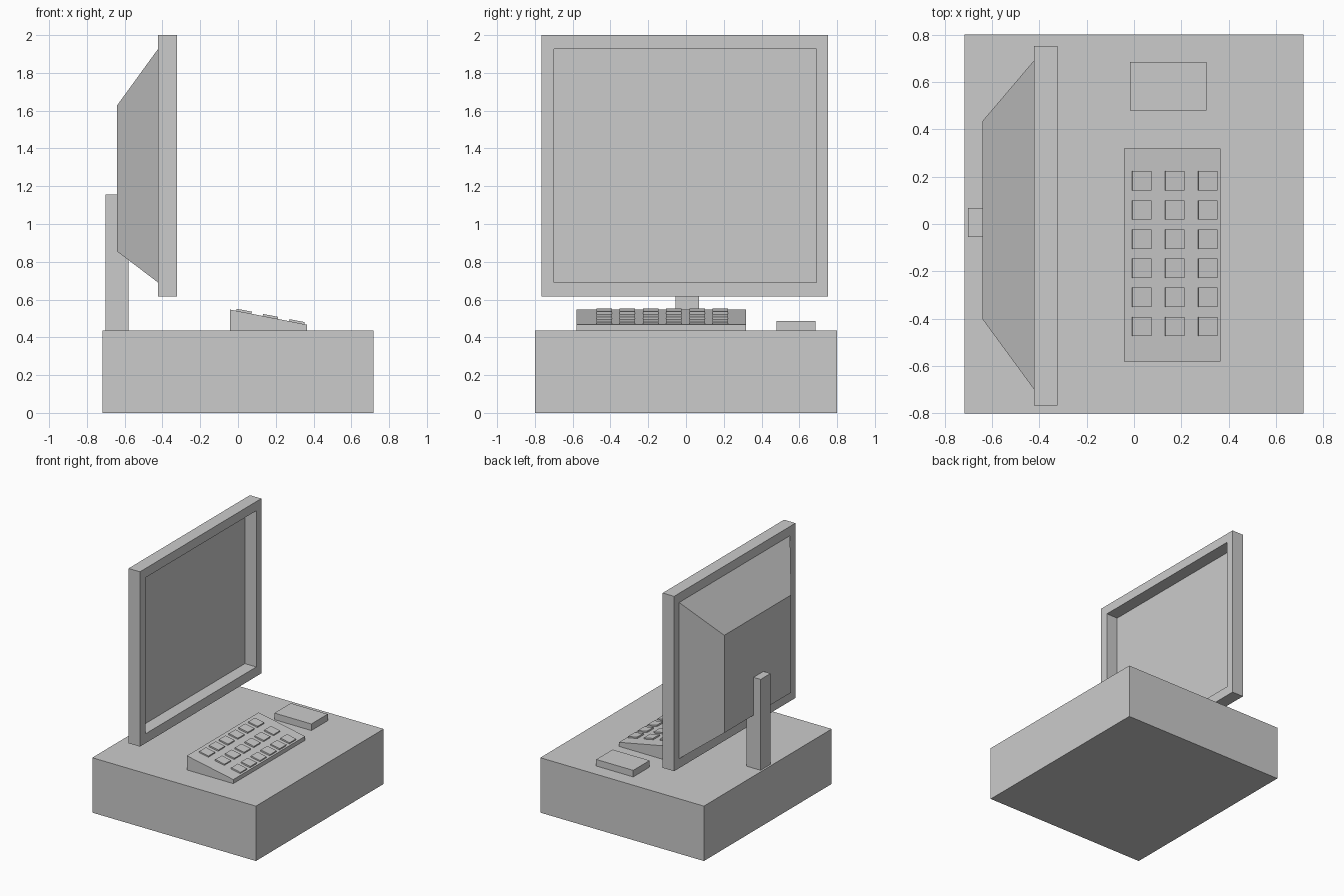
import bpy
import bmesh
import math

cube = bpy.data.objects.get("Cube")
if cube:
    bpy.data.objects.remove(cube, do_unlink=True)

grey = bpy.data.materials.new("plain_grey")
grey.use_nodes = True
colour = (0.6, 0.6, 0.6, 1)
grey.diffuse_color = colour
grey.node_tree.nodes["Principled BSDF"].inputs["Base Color"].default_value = colour


def add_object(name, mesh):
    obj = bpy.data.objects.new(name, mesh)
    bpy.context.scene.collection.objects.link(obj)
    return obj


def loft(name, sections, ring=False):
    """Join rectangles (x, y0, y1, z0, z1) in order; a ring closes on itself."""
    bm = bmesh.new()
    loops = [[bm.verts.new((x, y, z)) for y, z in
              ((y0, z0), (y1, z0), (y1, z1), (y0, z1))]
             for x, y0, y1, z0, z1 in sections]
    pairs = list(zip(loops, loops[1:]))
    if ring:
        pairs.append((loops[-1], loops[0]))
    else:
        bm.faces.new(loops[0])
        bm.faces.new(loops[-1])
    for a, b in pairs:
        for i in range(4):
            j = (i + 1) % 4
            bm.faces.new((a[i], a[j], b[j], b[i]))
    bmesh.ops.recalc_face_normals(bm, faces=bm.faces)
    mesh = bpy.data.meshes.new(name)
    bm.to_mesh(mesh)
    bm.free()
    mesh.materials.append(grey)
    return add_object(name, mesh)


def box(name, x0, x1, *rect):
    return loft(name, [(x0, *rect), (x1, *rect)])


# Computer case, with the mouse and monitor stand on top
desk_top = 0.435
box("computer_case", -0.717, 0.717, -0.8, 0.8, 0, desk_top)
box("mouse", -0.017, 0.307, 0.48, 0.685, desk_top, 0.487)
box("monitor_stand", -0.702, -0.58, -0.055, 0.068, desk_top, 1.155)

# Monitor: open frame, and a tapered housing whose front is the screen
outer = (-0.766, 0.753, 0.615, 2.0)
inner = (-0.698, 0.69, 0.69, 1.927)
back, front = -0.423, -0.323
loft("monitor_frame", [(back, *outer), (front, *outer),
                       (front, *inner), (back, *inner)], ring=True)
loft("monitor_housing", [(-0.64, -0.402, 0.435, 0.855, 1.628), (back, *inner)])

# Wedge keyboard
x0, x1, high, low = -0.042, 0.365, 0.547, 0.467
loft("keyboard", [(x0, -0.58, 0.318, desk_top, high),
                  (x1, -0.58, 0.318, desk_top, low)])

# Keys, sharing one mesh and lying along the slope
slope = (high - low) / (x1 - x0)
size = 0.041
key = box("key", -size, size, -size, size, -0.005, 0.011)
for column in range(3):
    for row in range(6):
        obj = key if column == row == 0 else add_object("key", key.data)
        x = 0.031 + 0.14 * column
        obj.location = (x, 0.182 - 0.123 * row, high - slope * (x - x0))
        obj.rotation_euler.y = math.atan(slope)
